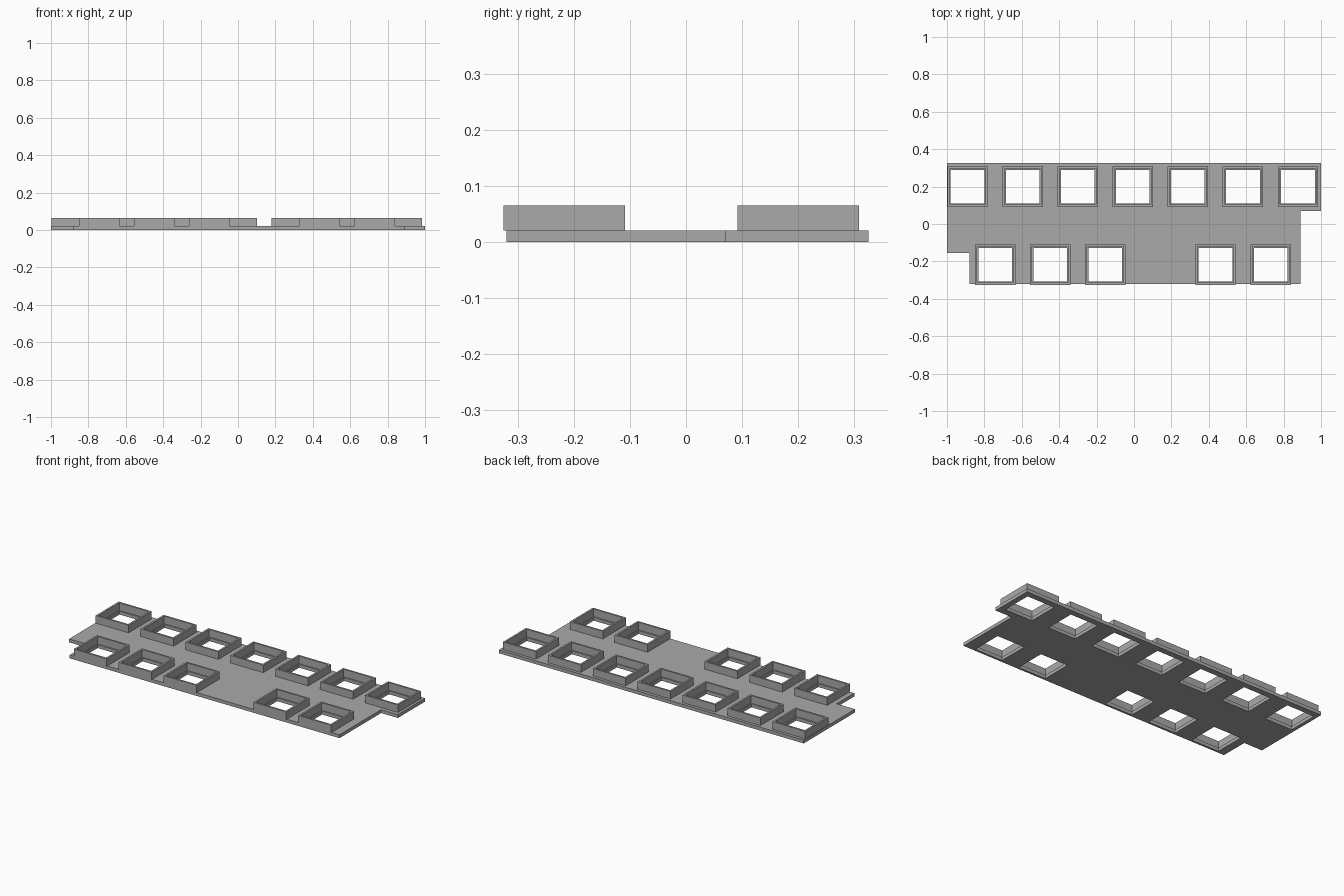
import bpy, bmesh

if "Cube" in bpy.data.objects:
    bpy.data.objects.remove(bpy.data.objects["Cube"], do_unlink=True)

grey = bpy.data.materials.new("plain grey")
grey.use_nodes = True
grey.diffuse_color = (0.4, 0.4, 0.4, 1)
grey.node_tree.nodes["Principled BSDF"].inputs["Base Color"].default_value = (0.4, 0.4, 0.4, 1)

BASE_TOP, FRAME_TOP = 0.02, 0.065
OUTER, INNER, HOLE = 0.108, 0.097, 0.09   # half widths
PITCH = 0.2945


def prism(name, outline, z0, z1):
    bm = bmesh.new()
    face = bm.faces.new([bm.verts.new((x, y, z0)) for x, y in outline])
    ext = bmesh.ops.extrude_face_region(bm, geom=[face])
    top = [v for v in ext["geom"] if isinstance(v, bmesh.types.BMVert)]
    bmesh.ops.translate(bm, verts=top, vec=(0, 0, z1 - z0))
    bmesh.ops.recalc_face_normals(bm, faces=bm.faces)
    mesh = bpy.data.meshes.new(name)
    bm.to_mesh(mesh)
    bm.free()
    mesh.materials.append(grey)
    obj = bpy.data.objects.new(name, mesh)
    bpy.context.collection.objects.link(obj)
    return obj


def square(cx, cy, h):
    return [(cx - h, cy - h), (cx + h, cy - h), (cx + h, cy + h), (cx - h, cy + h)]


def cut(obj, cutter):
    mod = obj.modifiers.new("opening", 'BOOLEAN')
    mod.operation = 'DIFFERENCE'
    mod.solver = 'EXACT'
    mod.object = cutter
    bpy.context.view_layer.objects.active = obj
    bpy.ops.object.modifier_apply(modifier=mod.name)
    bpy.data.objects.remove(cutter, do_unlink=True)


# Base plate with two notched corners
plate = prism("base_plate", [(-0.88, -0.32), (0.89, -0.32), (0.89, 0.07), (1, 0.07),
                             (1, 0.325), (-1, 0.325), (-1, -0.155), (-0.88, -0.155)], 0, BASE_TOP)

# Two rows of open square frames; the front row has one gap
rows = {"back": [(-0.89 + PITCH * i, 0.2) for i in range(7)],
        "front": [(-0.742 + PITCH * i, -0.217) for i in (0, 1, 2, 4, 5)]}

for row, centres in rows.items():
    for n, (cx, cy) in enumerate(centres, 1):
        frame = prism(f"{row}_frame_{n}", square(cx, cy, OUTER), BASE_TOP, FRAME_TOP)
        cut(frame, prism("frame_cutter", square(cx, cy, INNER), 0, 0.1))
        cut(plate, prism("plate_cutter", square(cx, cy, HOLE), -0.1, 0.1))
